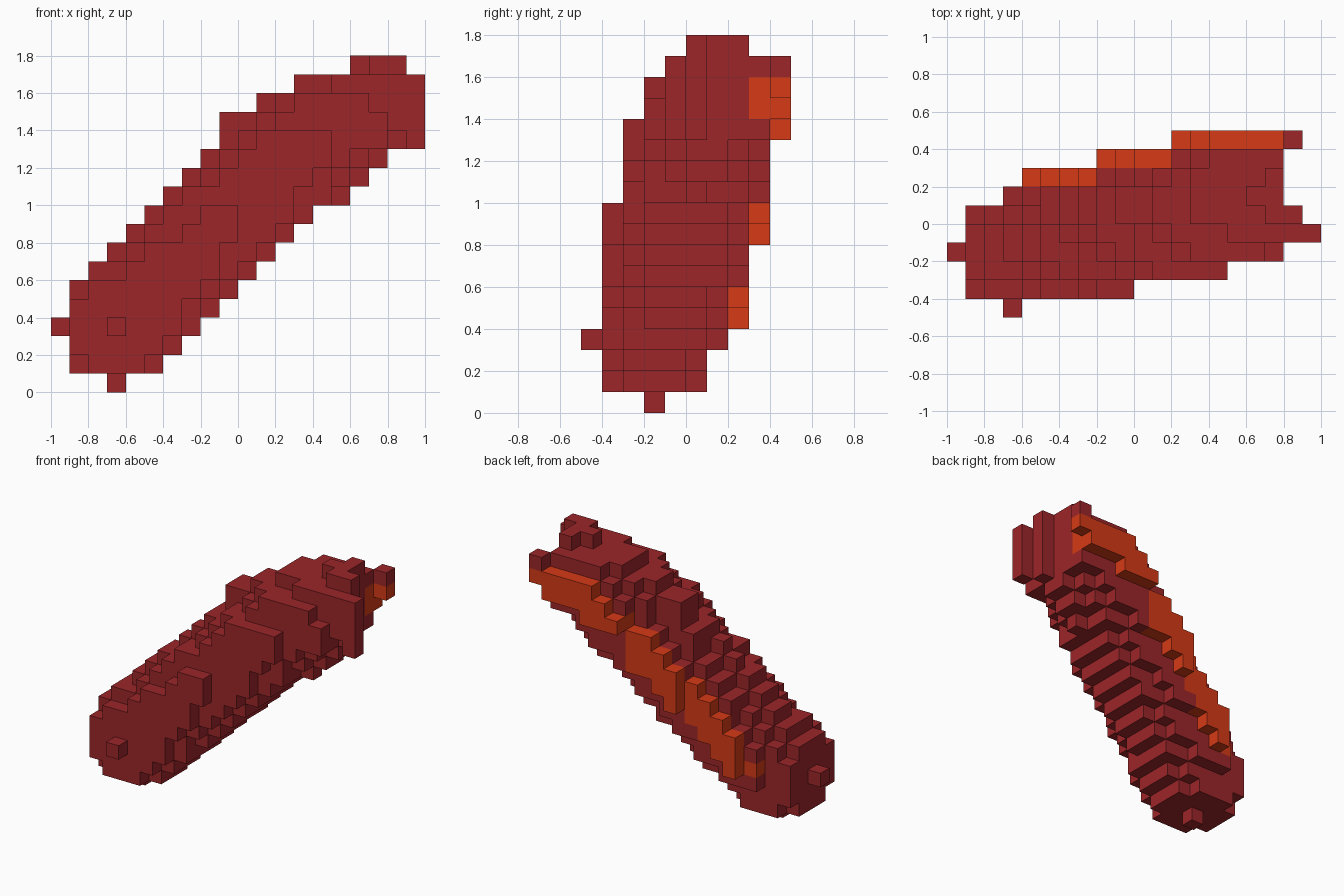
import bpy, bmesh, math
from mathutils import Vector

if "Cube" in bpy.data.objects:
    bpy.data.objects.remove(bpy.data.objects["Cube"], do_unlink=True)

CELL = 0.1
AXIS_START = Vector((-0.65, -0.15, 0.35))
AXIS = Vector((1, 0.22, 0.94))
RADIUS = 0.3135

# Stepped terraces at the open upper end: x range, y range, top height
TERRACES = [
    (-0.2, -0.1, -0.1, 0.2, 1.3), (-0.1, 0.3, 0, 0.2, 1.5), (0.1, 0.6, 0, 0.2, 1.6),
    (0.3, 0.8, 0, 0.3, 1.7), (0.3, 0.5, -0.1, 0, 1.6), (0.5, 1, -0.1, 0, 1.7),
    (0.9, 1, -0.1, 0, 1.5), (0.3, 0.7, -0.2, -0.1, 1.6), (0.7, 0.8, -0.2, -0.1, 1.5),
    (0.1, 0.5, -0.3, -0.2, 1.4), (0.6, 0.8, 0.3, 0.4, 1.7), (0.6, 0.8, 0.1, 0.2, 1.8),
    (0.7, 0.9, 0, 0.1, 1.8), (0.7, 0.8, 0.2, 0.3, 1.8), (0.4, 0.5, 0.3, 0.4, 1.7),
    (0.8, 0.9, 0.4, 0.5, 1.7),
]


def make_material(name, colour):
    mat = bpy.data.materials.new(name)
    mat.use_nodes = True
    mat.diffuse_color = (*colour, 1)
    mat.node_tree.nodes["Principled BSDF"].inputs["Base Color"].default_value = (*colour, 1)
    return mat


def centre(cell):
    i, j, k = cell
    return Vector((i * CELL - 0.95, j * CELL - 0.45, k * CELL + 0.05))


def stripe_layer(p):
    """Depth of the stripe's outer layer and its middle height at this x."""
    outer = min(0.45, 0.25 + CELL * math.floor((p.x + 0.6) / 0.4))
    return outer, min(1.52, 0.54 + 0.94 * (p.x + 0.55))


def in_body(p):
    tops = [t[4] for t in TERRACES if t[0] < p.x < t[1] and t[2] < p.y < t[3]]
    if any(top - 0.2 < p.z < top for top in tops):
        return True
    # Backing layer under the stripe
    outer, middle = stripe_layer(p)
    if -0.7 < p.x < 0.7 and abs(p.y - outer + CELL) < 0.05 and -0.25 < p.z - middle < 0.15:
        return True
    # Square cut at the upper end, leaving two short prongs
    if p.x > 0.8 and not (-0.1 < p.y < (0.1 if p.x < 0.9 else 0)):
        return False
    if p.x > 0.3 and p.z > max(tops, default=1.6):
        return False
    # Slanted rod with a ball end, growing slightly wider from front to back
    offset = p - AXIS_START
    t = max(0, offset.dot(AXIS) / AXIS.length_squared)
    gap = offset - AXIS * t
    gap.y /= 1 + min(0.08, 0.14 * t)
    return gap.length < RADIUS


def in_stripe(p):
    if not -0.6 < p.x < 0.9 or p.z > 1.6:
        return False
    outer, middle = stripe_layer(p)
    if p.x > 0.8:
        return p.y > 0.4 and p.z > 1.5
    if abs(p.z - middle) > 0.15:
        return False
    if abs(p.y - outer) < 0.05:
        return p.y < 0.4 or p.z > 1.3
    # Upper part is two layers deep
    return p.x > 0.2 and abs(p.y - outer + CELL) < 0.05 and p.z > min(1.4, middle)


def block_object(name, cells, solid, mat):
    """Make the outer skin of a set of cubes, hiding faces shared with the solid."""
    bm = bmesh.new()
    for cell in cells:
        for axis in range(3):
            for side in (-1, 1):
                near = list(cell)
                near[axis] += side
                if tuple(near) in solid:
                    continue
                normal, u = Vector(), Vector()
                normal[axis] = side
                u[(axis + 1) % 3] = 1
                v = normal.cross(u)
                mid = centre(cell) + normal * CELL / 2
                corners = [mid + (u * a + v * b) * CELL / 2
                           for a, b in ((-1, -1), (1, -1), (1, 1), (-1, 1))]
                bm.faces.new([bm.verts.new(c) for c in corners])
    bmesh.ops.remove_doubles(bm, verts=bm.verts, dist=0.001)
    mesh = bpy.data.meshes.new(name)
    bm.to_mesh(mesh)
    bm.free()
    mesh.materials.append(mat)
    obj = bpy.data.objects.new(name, mesh)
    bpy.context.collection.objects.link(obj)


grid = [(i, j, k) for i in range(20) for j in range(10) for k in range(18)]
stripe = {c for c in grid if in_stripe(centre(c))}
stripe.add((3, 6, 4))  # lone cube at the stripe's lower tip
body = {c for c in grid if in_body(centre(c))} - stripe
solid = stripe | body

# Rounded stepped body and the stripe along its back
block_object("body", body, solid, make_material("dark red", (0.334, 0.019, 0.022)))
block_object("back_stripe", stripe, solid, make_material("burnt orange", (0.67, 0.042, 0.008)))
